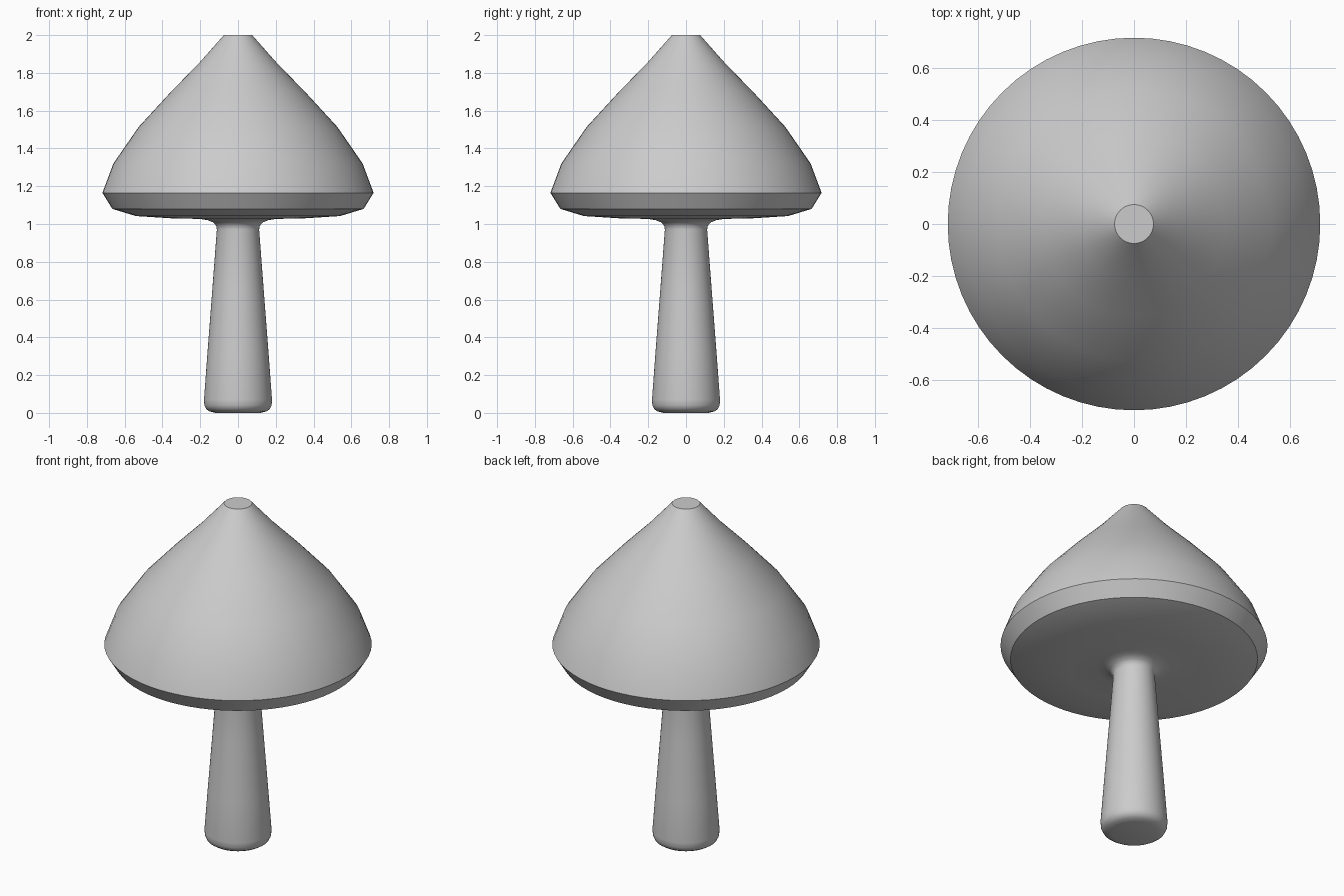
import bpy, bmesh, math

if "Cube" in bpy.data.objects:
    bpy.data.objects.remove(bpy.data.objects["Cube"])

SIDES = 64

# Half outline (radius, height) from the foot to the tip
stem = [(0.12, 0.0), (0.15, 0.008), (0.168, 0.02), (0.178, 0.04), (0.18, 0.07),
        (0.163, 0.3), (0.137, 0.64), (0.112, 0.97)]
collar = [(0.115, 0.99), (0.13, 1.008), (0.16, 1.02), (0.2, 1.027)]
cap = [(0.35, 1.03), (0.54, 1.042), (0.665, 1.08), (0.718, 1.165), (0.66, 1.32),
       (0.525, 1.515), (0.355, 1.7), (0.208, 1.85), (0.075, 2.0)]


def lathe(name, profile):
    """Revolve a profile round z and close both ends with a flat disc."""
    bm = bmesh.new()
    rings = [[bm.verts.new((r * math.cos(2 * math.pi * i / SIDES),
                            r * math.sin(2 * math.pi * i / SIDES), z))
              for i in range(SIDES)] for r, z in profile]
    for low, high in zip(rings, rings[1:]):
        for i in range(SIDES):
            j = (i + 1) % SIDES
            bm.faces.new((low[i], low[j], high[j], high[i]))
    bm.faces.new(rings[0][::-1])
    bm.faces.new(rings[-1])
    mesh = bpy.data.meshes.new(name)
    bm.to_mesh(mesh)
    bm.free()
    obj = bpy.data.objects.new(name, mesh)
    bpy.context.collection.objects.link(obj)
    return obj


# Mushroom: stem flows through the collar into the cap as one surface
mushroom = lathe("mushroom", stem + collar + cap)
bpy.context.view_layer.objects.active = mushroom
mushroom.select_set(True)
bpy.ops.object.shade_smooth_by_angle(angle=math.radians(40))
